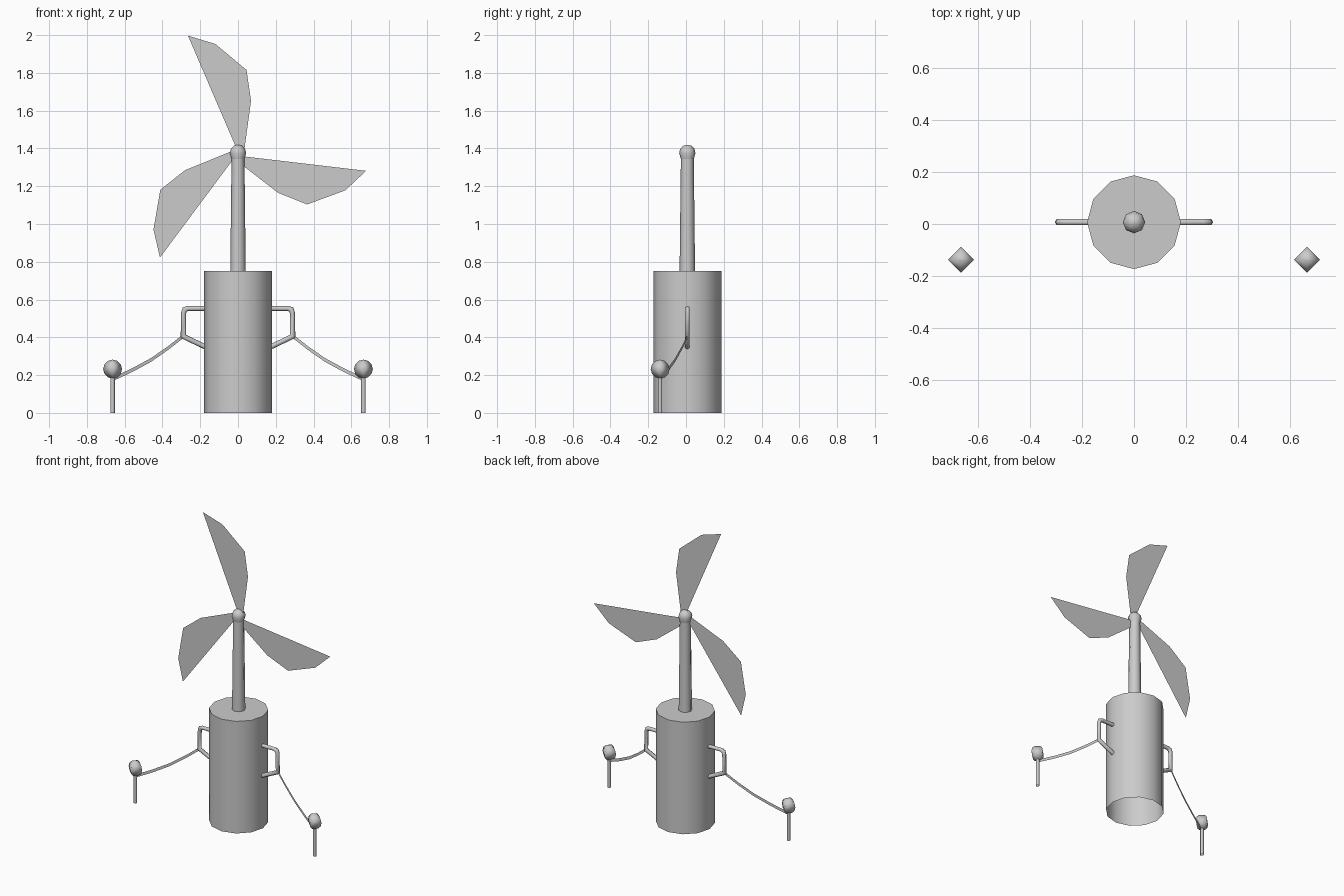
import bpy, math
from mathutils import Matrix, Vector

cube = bpy.data.objects.get("Cube")
if cube:
    bpy.data.objects.remove(cube, do_unlink=True)

grey = bpy.data.materials.new("plain_grey")
grey.use_nodes = True
grey.diffuse_color = (0.6, 0.6, 0.6, 1)
grey.node_tree.nodes["Principled BSDF"].inputs["Base Color"].default_value = (0.6, 0.6, 0.6, 1)

AXIS_Y = 0.007


def add_mesh(name, verts, faces, smooth=None):
    mesh = bpy.data.meshes.new(name)
    mesh.from_pydata(verts, [], faces)
    mesh.materials.append(grey)
    obj = bpy.data.objects.new(name, mesh)
    bpy.context.collection.objects.link(obj)
    if smooth:
        bpy.ops.object.select_all(action='DESELECT')
        obj.select_set(True)
        bpy.context.view_layer.objects.active = obj
        bpy.ops.object.shade_smooth_by_angle(angle=math.radians(smooth))
    return obj


def lathe(name, profile, sides, x=0, y=AXIS_Y, cap_top=True, smooth=50):
    """Spin (radius, height) points about a vertical axis; bottom stays open."""
    verts = [(x + r * math.cos(2 * math.pi * i / sides), y + r * math.sin(2 * math.pi * i / sides), z)
             for r, z in profile for i in range(sides)]
    faces = [(k * sides + i, k * sides + (i + 1) % sides,
              (k + 1) * sides + (i + 1) % sides, (k + 1) * sides + i)
             for k in range(len(profile) - 1) for i in range(sides)]
    if cap_top:
        faces.append(tuple(range(len(verts) - sides, len(verts))))
    return add_mesh(name, verts, faces, smooth)


def tube(name, path, radius, sides=6):
    """Sweep a ring along a path lying in an x-z plane, mitred at the bends."""
    pts = [Vector(p) for p in path]
    verts, faces = [], []
    for k, p in enumerate(pts):
        before = (p - pts[k - 1]).normalized() if k else (pts[1] - p).normalized()
        after = (pts[k + 1] - p).normalized() if k < len(pts) - 1 else before
        tangent = (before + after).normalized()
        across = Vector((0, 1, 0)).cross(tangent) / max(tangent.dot(before), 0.5)
        for i in range(sides):
            a = 2 * math.pi * i / sides
            verts.append(p + radius * (across * math.cos(a) + Vector((0, math.sin(a), 0))))
    for k in range(len(pts) - 1):
        for i in range(sides):
            j = (i + 1) % sides
            faces.append((k * sides + i, (k + 1) * sides + i, (k + 1) * sides + j, k * sides + j))
    return add_mesh(name, verts, faces, 62)


# Body, mast and rounded hub cap
lathe("body", [(0.18, 0), (0.18, 0.75)], 12)
lathe("mast", [(0.041, 0.75), (0.034, 1.36)], 8)
lathe("hub_cap", [(0.033, 1.34), (0.043, 1.375), (0.038, 1.397), (0.022, 1.414), (0.004, 1.419)], 8, smooth=70)

# Three flat blades around the hub
outline = [(0.004, 0.005), (0.03, 0), (0.069, 0.285), (0.045, 0.449), (-0.12, 0.586), (-0.265, 0.63)]
for n in range(3):
    spin = Matrix.Rotation(math.radians(120 * n), 3, 'Y')
    verts = [spin @ Vector((x, 0, z)) + Vector((0, AXIS_Y, 1.367)) for x, z in outline]
    add_mesh(f"blade_{n + 1}", verts, [tuple(range(len(outline)))])

# Handles, hanging straps and ball-topped posts on both sides
handle_path = [(0.17, 0.553), (0.265, 0.553), (0.282, 0.547), (0.288, 0.53), (0.29, 0.405), (0.17, 0.348)]
strap_line = [(0.0, 0.402), (0.2, 0.344), (0.45, 0.28), (0.72, 0.226), (1.0, 0.178)]
POST_X, POST_Y = 0.664, -0.137
for side, s in (("left", 1), ("right", -1)):
    tube(f"{side}_handle", [(s * x, AXIS_Y, z) for x, z in handle_path], 0.0135)

    start, end = Vector((s * 0.295, AXIS_Y, 0)), Vector((s * POST_X, POST_Y, 0))
    verts = []
    for t, z in strap_line:
        p = start.lerp(end, t)
        verts += [(p.x, p.y, z - 0.01), (p.x, p.y, z + 0.01)]
    add_mesh(f"{side}_strap", verts,
             [(2 * k, 2 * k + 2, 2 * k + 3, 2 * k + 1) for k in range(len(strap_line) - 1)], 40)

    lathe(f"{side}_post", [(0.012, 0), (0.012, 0.2)], 6, s * POST_X, POST_Y, smooth=62)
    ball = [(max(0.05 * math.sin(a), 0.0005), 0.232 - 0.05 * math.cos(a))
            for a in (math.pi * k / 6 for k in range(7))]
    lathe(f"{side}_ball", ball, 4, s * POST_X, POST_Y, smooth=100)
